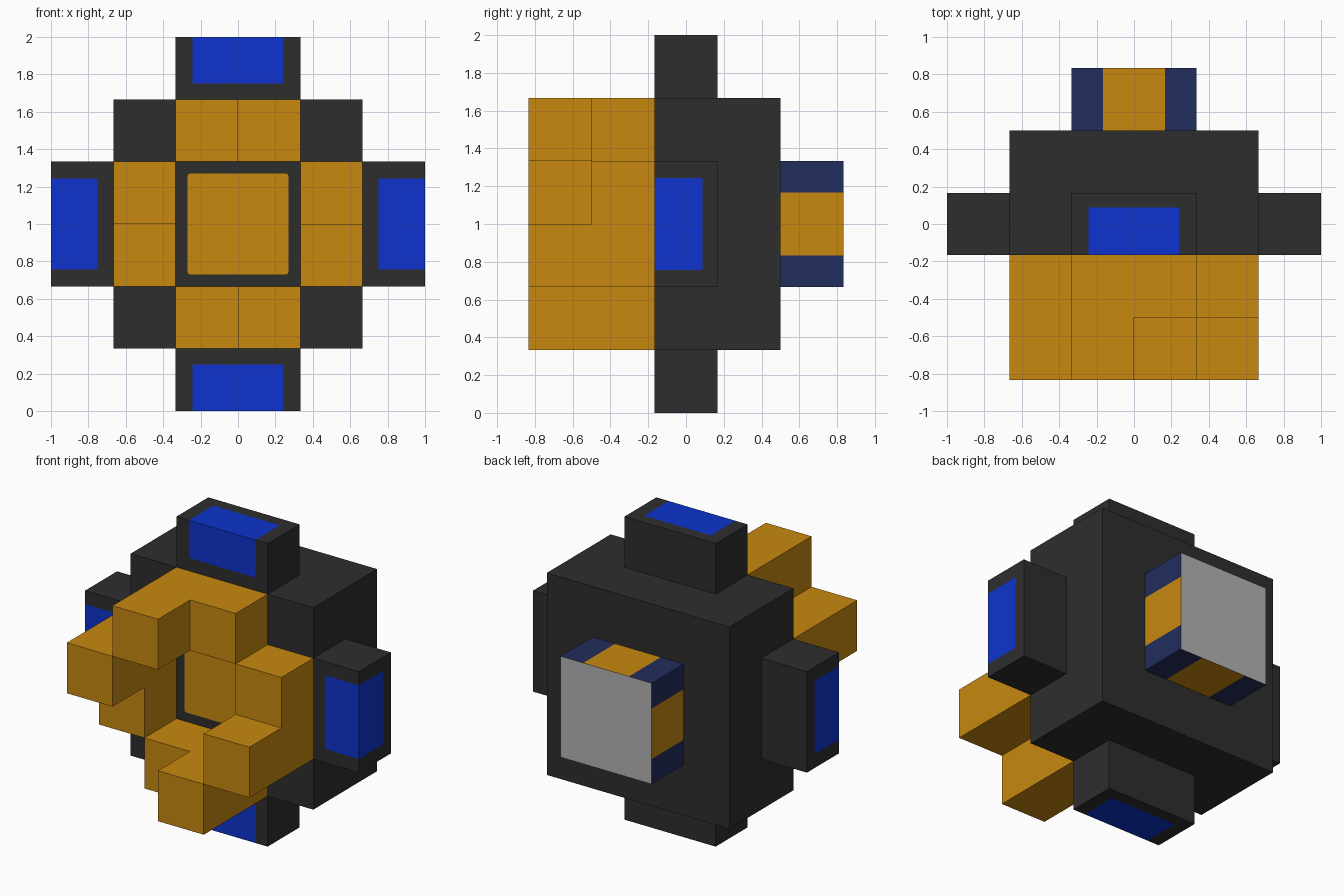
import bpy, bmesh
from math import pi
from mathutils import Matrix, Vector

cube = bpy.data.objects.get("Cube")
if cube:
    bpy.data.objects.remove(cube, do_unlink=True)

U = 1 / 3    # block size
H = U / 2    # half block
CENTRE = Matrix.Translation((0, 0, 1))


def material(name, rgb):
    m = bpy.data.materials.new(name)
    m.use_nodes = True
    m.diffuse_color = (*rgb, 1)
    m.node_tree.nodes["Principled BSDF"].inputs["Base Color"].default_value = (*rgb, 1)
    return m


dark = material("charcoal", (0.027, 0.027, 0.027))
gold = material("gold", (0.578, 0.25, 0.005))
blue = material("blue", (0.0044, 0.034, 0.61))
navy = material("navy", (0.016, 0.026, 0.107))
grey = material("light_grey", (0.45, 0.45, 0.45))


def box(lo, hi):
    """A bmesh box between two corners."""
    bm = bmesh.new()
    lo, hi = Vector(lo), Vector(hi)
    bmesh.ops.create_cube(bm, size=1, matrix=Matrix.Translation((lo + hi) / 2)
                          @ Matrix.Diagonal((*(hi - lo), 1)))
    return bm


def cut(bm, axis, value):
    """Slice every face along a plane across the given axis."""
    co, no = Vector(), Vector()
    co[axis], no[axis] = value, 1
    bmesh.ops.bisect_plane(bm, geom=bm.verts[:] + bm.edges[:] + bm.faces[:],
                           plane_co=co, plane_no=no)


def finish(name, bm, mats, matrix=CENTRE):
    bm.transform(matrix)
    bmesh.ops.recalc_face_normals(bm, faces=bm.faces)
    me = bpy.data.meshes.new(name)
    bm.to_mesh(me)
    bm.free()
    for m in mats:
        me.materials.append(m)
    bpy.context.collection.objects.link(bpy.data.objects.new(name, me))


# Main body
finish("body", box((-2 * U, -H, -2 * U), (2 * U, 3 * H, 2 * U)), [dark])

# Rounded panel at the bottom of the front recess
bm = box((-0.27, -H - 0.006, -0.27), (0.27, -H, 0.27))
corners = [e for e in bm.edges if abs(e.verts[0].co.y - e.verts[1].co.y) > 0.001]
bmesh.ops.bevel(bm, geom=corners, offset=0.015, segments=3, affect='EDGES', profile=0.5)
finish("front_panel", bm, [gold])

for k, side in enumerate(("top", "left", "bottom", "right")):
    turn = CENTRE @ Matrix.Rotation(k * pi / 2, 4, 'Y')

    # L-shaped claw: full-width base with one half reaching further forward
    flip = -1 if k % 2 else 1
    profile = [(-U, -H), (-U, -5 * H), (0, -5 * H), (0, -3 * H), (U, -3 * H), (U, -H)]
    bm = bmesh.new()
    face = bm.faces.new([bm.verts.new((flip * x, y, U)) for x, y in profile])
    ext = bmesh.ops.extrude_face_region(bm, geom=[face])
    bmesh.ops.translate(bm, vec=(0, 0, U),
                        verts=[v for v in ext["geom"] if isinstance(v, bmesh.types.BMVert)])
    finish(side + "_claw", bm, [gold], turn)

    # Side pod with a blue window folded over its front outer edge
    bm = box((-U, -H, 2 * U), (U, H, 1))
    for axis, value in ((0, -0.243), (0, 0.243), (1, 0.088), (2, 0.752)):
        cut(bm, axis, value)
    bm.normal_update()
    for f in bm.faces:
        c, n = f.calc_center_median(), f.normal
        window = (n.y < -0.9 and c.z > 0.752) or (n.z > 0.9 and c.y < 0.088)
        f.material_index = int(window and abs(c.x) < 0.243)
    finish(side + "_pod", bm, [dark, blue], turn)

# Rear block: gold band along the middle of each side, plain grey end
bm = box((-U, 3 * H, -U), (U, 5 * H, U))
for axis in (0, 2):
    for value in (-H, H):
        cut(bm, axis, value)
bm.normal_update()
for f in bm.faces:
    c, n = f.calc_center_median(), f.normal
    across = c.z if abs(n.x) > 0.9 else c.x
    f.material_index = 2 if abs(n.y) > 0.9 else int(abs(across) < H)
finish("rear_block", bm, [navy, gold, grey])
